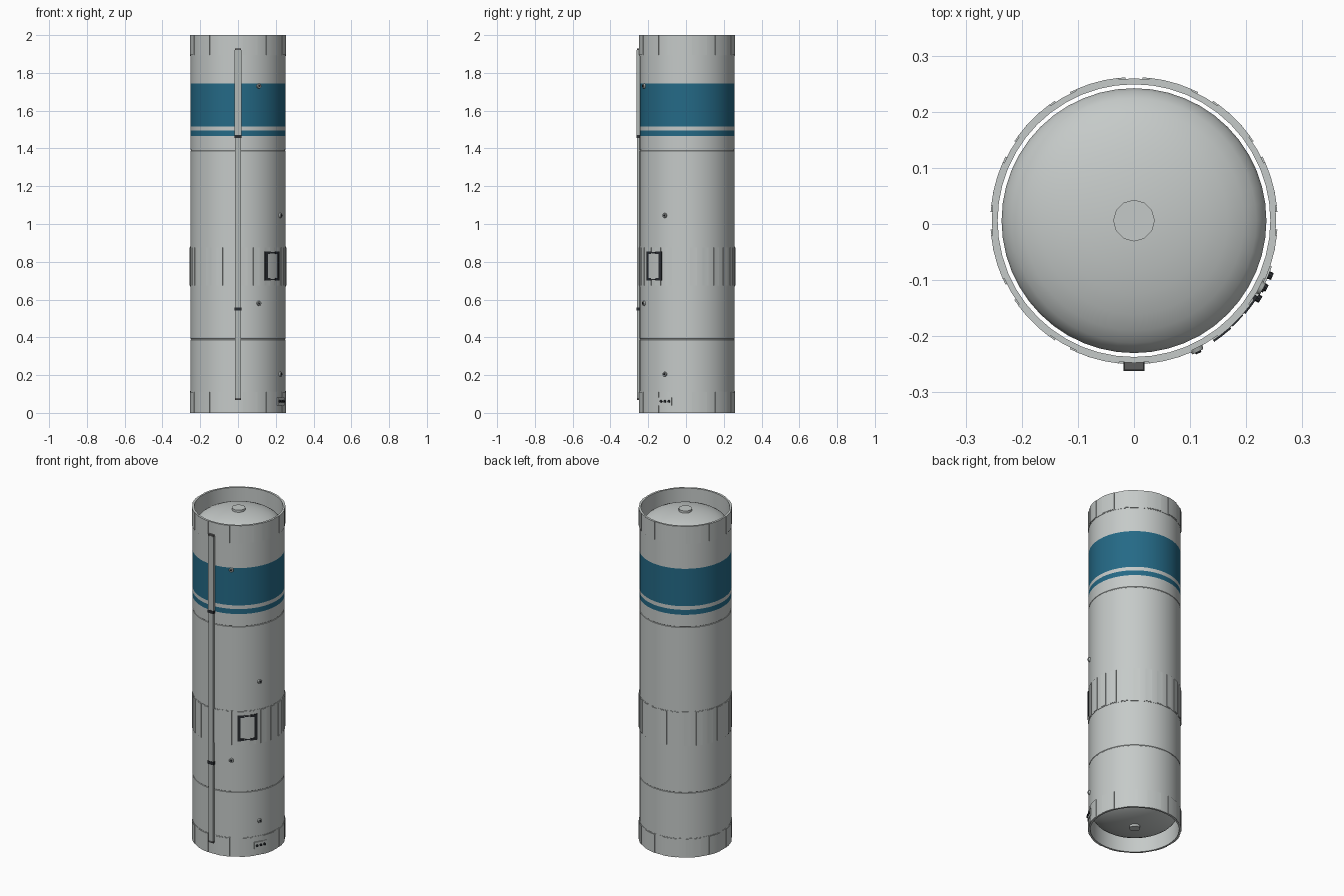
import bpy, bmesh, math
from mathutils import Matrix, Vector

cube = bpy.data.objects.get("Cube")
if cube:
    bpy.data.objects.remove(cube)

CY = 0.006      # axis of the hull in y
R = 0.252       # hull radius
SIDES = 48


def material(name, rgb):
    m = bpy.data.materials.new(name)
    m.use_nodes = True
    m.diffuse_color = (*rgb, 1)
    m.node_tree.nodes["Principled BSDF"].inputs["Base Color"].default_value = (*rgb, 1)
    return m


GREY = material("hull grey", (0.56, 0.59, 0.58))
TEAL = material("band teal", (0.018, 0.143, 0.24))
TRIM = material("conduit grey", (0.45, 0.48, 0.47))
DARK = material("dark trim", (0.022, 0.025, 0.03))
CAP = material("end cap grey", (0.11, 0.11, 0.11))


def finish(name, bm, *mats, smooth=True):
    bmesh.ops.recalc_face_normals(bm, faces=bm.faces)
    mesh = bpy.data.meshes.new(name)
    bm.to_mesh(mesh)
    bm.free()
    ob = bpy.data.objects.new(name, mesh)
    bpy.context.collection.objects.link(ob)
    ob.location.y = CY
    for m in mats:
        mesh.materials.append(m)
    if smooth:
        bpy.ops.object.select_all(action='DESELECT')
        ob.select_set(True)
        bpy.context.view_layer.objects.active = ob
        bpy.ops.object.shade_smooth_by_angle(angle=math.radians(35))
    return ob


def lathe(bm, profile, closed=False, sides=SIDES):
    """Revolve (radius, z) points about the z axis."""
    rings = []
    for r, z in profile:
        if r == 0:
            rings.append([bm.verts.new((0, 0, z))] * sides)
        else:
            rings.append([bm.verts.new((r * math.cos(a), r * math.sin(a), z))
                          for a in (math.tau * i / sides for i in range(sides))])
    pairs = list(zip(rings, rings[1:]))
    if closed:
        pairs.append((rings[-1], rings[0]))
    for lo, hi in pairs:
        for i in range(sides):
            j = (i + 1) % sides
            bm.faces.new(dict.fromkeys((lo[i], lo[j], hi[j], hi[i])))


def arc_plate(bm, mid, width, z0, z1, r0, r1):
    """Curved plate hugging the hull; angles in degrees from +x."""
    n = max(1, round(width / 6))
    cols = []
    for i in range(n + 1):
        a = math.radians(mid - width / 2 + width * i / n)
        cols.append([bm.verts.new((r * math.cos(a), r * math.sin(a), z))
                     for r, z in ((r0, z0), (r1, z0), (r1, z1), (r0, z1))])
    for a, b in zip(cols, cols[1:]):
        for k in range(4):
            bm.faces.new((a[k], a[(k + 1) % 4], b[(k + 1) % 4], b[k]))
    bm.faces.new(cols[0])
    bm.faces.new(cols[-1])


def box(bm, x, y0, y1, z0, z1):
    m = Matrix.Translation((0, (y0 + y1) / 2, (z0 + z1) / 2)) @ Matrix.Diagonal((2 * x, y1 - y0, z1 - z0, 1))
    bmesh.ops.create_cube(bm, size=1, matrix=m)


def stud(bm, az, z, r_in, r_out, rad, sides=10):
    """Short cylinder pointing outward from the hull."""
    a = math.radians(az)
    d = Vector((math.cos(a), math.sin(a), 0))
    m = Matrix.Translation(d * (r_in + r_out) / 2 + Vector((0, 0, z))) @ d.to_track_quat('Z', 'Y').to_matrix().to_4x4()
    bmesh.ops.create_cone(bm, cap_ends=True, segments=sides, radius1=rad,
                          radius2=rad * 0.8, depth=r_out - r_in, matrix=m)


# Hull tube with panel seams and painted bands
bm = bmesh.new()
outer = [(R, 0)]
for seam in (0.39, 1.39):
    outer += [(R, seam - 0.003), (R - 0.002, seam - 0.001),
              (R - 0.002, seam + 0.001), (R, seam + 0.003)]
outer += [(R, z) for z in (1.465, 1.495, 1.517, 1.743, 2)]
lathe(bm, outer + [(0.243, 2), (0.243, 0)], closed=True)
for f in bm.faces:
    c = f.calc_center_median()
    if c.xy.length > 0.247 and (1.465 < c.z < 1.495 or 1.517 < c.z < 1.743):
        f.material_index = 1
finish("hull", bm, GREY, TEAL)

# Inner tank with domed ends
bm = bmesh.new()
steps = [math.radians(90 * i / 8) for i in range(9)]
dome = [(0.236 * math.cos(t) if t < 1.57 else 0, 0.09 * math.sin(t)) for t in steps]
lathe(bm, [(r, 0.11 - h) for r, h in reversed(dome)] + [(r, 1.89 + h) for r, h in dome])
finish("tank", bm, GREY)

# Hatch covers at the dome centres
for name, rad, z in (("top_dome_cap", 0.037, 1.982), ("bottom_dome_cap", 0.03, 0.018)):
    bm = bmesh.new()
    bmesh.ops.create_cone(bm, cap_ends=True, segments=12, radius1=rad, radius2=rad,
                          depth=0.02, matrix=Matrix.Translation((0, 0, z)))
    finish(name, bm, GREY)

# Raised collars: a thin sleeve plus evenly spaced slats
for name, z0, z1, count, width in (("bottom_collar", 0, 0.115, 12, 18),
                                   ("middle_collar", 0.67, 0.88, 24, 8),
                                   ("top_collar", 1.89, 2, 12, 18)):
    bm = bmesh.new()
    lathe(bm, [(R - 0.002, z0), (R + 0.0015, z0), (R + 0.0015, z1), (R - 0.002, z1)], closed=True)
    for i in range(count):
        arc_plate(bm, 360 * (i + 0.5) / count, width, z0 + 0.004 * (z0 > 0),
                  z1 - 0.004 * (z1 < 2), R - 0.001, R + 0.004)
    finish(name, bm, GREY)

# Access hatch with a broken dark frame
bm = bmesh.new()
arc_plate(bm, -44, 22, 0.705, 0.85, R, R + 0.0045)
finish("hatch_panel", bm, GREY)
bm = bmesh.new()
for side in (-1, 1):
    arc_plate(bm, -44 + side * 10.5, 4, 0.70, 0.855, R, R + 0.007)
    for z in (0.70, 0.841):
        arc_plate(bm, -44 + side * 6.5, 5, z, z + 0.014, R, R + 0.007)
for z in (0.704, 0.845):
    arc_plate(bm, -44, 6, z, z + 0.006, R, R + 0.006)
finish("hatch_frame", bm, DARK)

# Service socket plate near the base
bm = bmesh.new()
arc_plate(bm, -27, 17, 0.04, 0.082, R, R + 0.007)
finish("socket_plate", bm, GREY)
bm = bmesh.new()
for offset in (-5, 0, 5):
    stud(bm, -27 + offset, 0.061, R, R + 0.014, 0.008, 8)
finish("socket_pins", bm, DARK)

# Small round fittings
bm = bmesh.new()
bm_tip = bmesh.new()
for az, z in ((-64, 1.73), (-28, 1.045), (-64, 0.58), (-28, 0.205)):
    stud(bm, az, z, R - 0.003, R + 0.008, 0.014)
    stud(bm_tip, az, z, R, R + 0.011, 0.007)
finish("fittings", bm, TRIM)
finish("fitting_tips", bm_tip, DARK)

# Cable conduit down the front, its clamps and end caps
bm = bmesh.new()
box(bm, 0.015, -0.266, -0.245, 0.08, 1.46)
box(bm, 0.018, -0.267, -0.245, 1.46, 1.92)
finish("conduit", bm, TRIM, smooth=False)
bm = bmesh.new()
for z in (0.55, 1.463):
    box(bm, 0.019, -0.268, -0.245, z - 0.009, z + 0.009)
finish("conduit_clamps", bm, DARK, smooth=False)
bm = bmesh.new()
box(bm, 0.015, -0.265, -0.245, 0.068, 0.08)
box(bm, 0.017, -0.266, -0.245, 1.92, 1.928)
finish("conduit_ends", bm, CAP, smooth=False)
